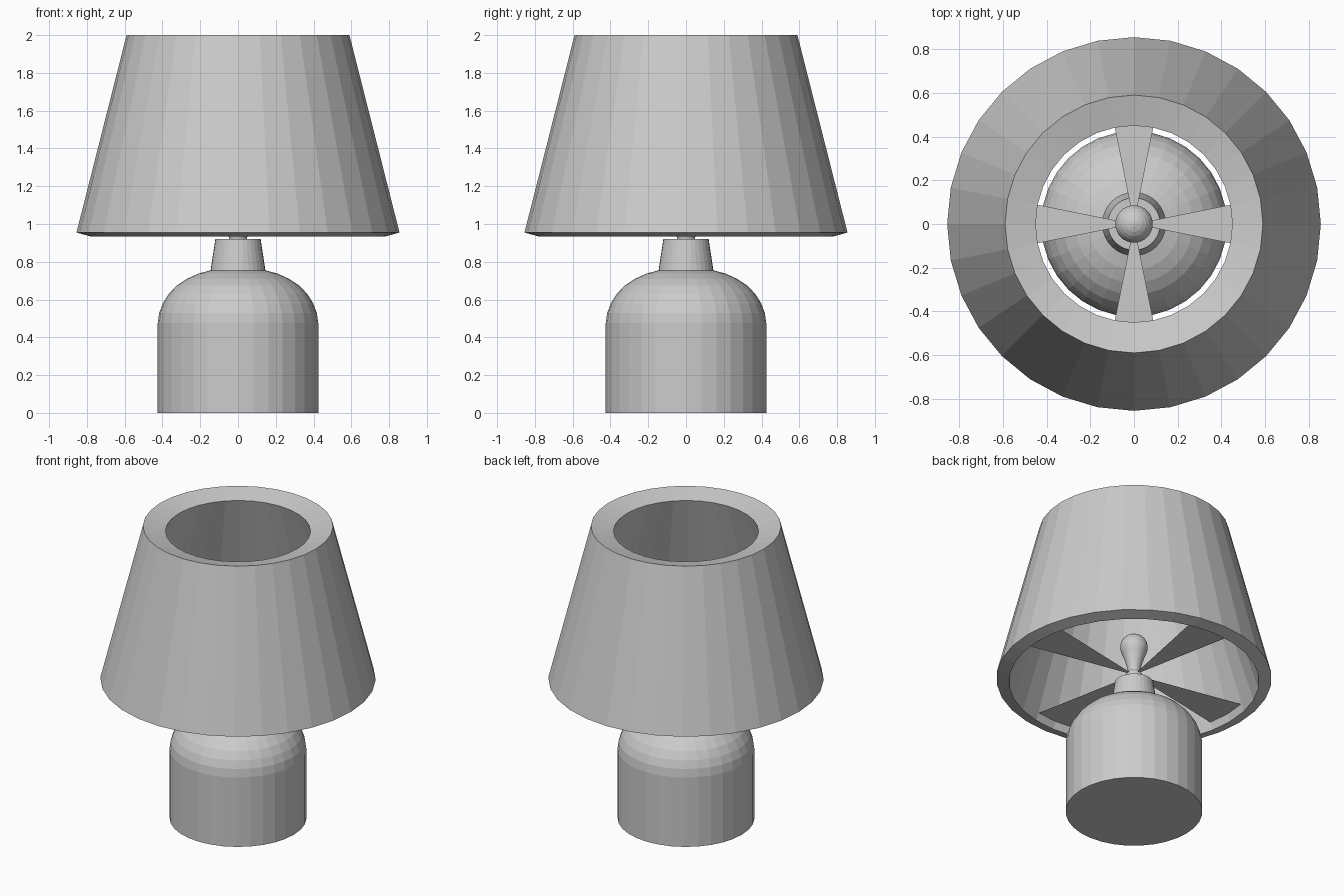
import bpy, bmesh
from math import sin, cos, pi, radians

if "Cube" in bpy.data.objects:
    bpy.data.objects.remove(bpy.data.objects["Cube"])

SIDES = 32


def finish(name, bm):
    mesh = bpy.data.meshes.new(name)
    bm.to_mesh(mesh)
    bm.free()
    obj = bpy.data.objects.new(name, mesh)
    bpy.context.collection.objects.link(obj)
    return obj


def lathe(name, profile, closed=False, sides=SIDES):
    """Revolve (radius, z) points around z; open profiles get end caps."""
    bm = bmesh.new()
    rings = [[bm.verts.new((r * cos(2 * pi * i / sides), r * sin(2 * pi * i / sides), z))
              for i in range(sides)] for r, z in profile]
    pairs = list(zip(rings, rings[1:]))
    if closed:
        pairs.append((rings[-1], rings[0]))
    for a, b in pairs:
        for i in range(sides):
            j = (i + 1) % sides
            bm.faces.new((a[i], a[j], b[j], b[i]))
    if not closed:
        bm.faces.new(rings[0][::-1])
        bm.faces.new(rings[-1])
    bmesh.ops.recalc_face_normals(bm, faces=bm.faces)
    return finish(name, bm)


# Rounded base
lathe("base", [(0.425, 0), (0.425, 0.475), (0.417, 0.53), (0.398, 0.58), (0.367, 0.63),
               (0.323, 0.675), (0.27, 0.71), (0.21, 0.737), (0.145, 0.755)])

# Tapered neck on the base
lathe("neck", [(0.145, 0.755), (0.12, 0.92)])

# Bulb holder
lathe("socket", [(0.047, 0.92), (0.052, 0.95), (0.05, 0.98), (0.038, 1.0)])

# Teardrop bulb: narrow stem blending into a round top
bulb = [(0.038, 0.99), (0.04, 1.02), (0.05, 1.06), (0.066, 1.11)]
bulb += [(0.086 * cos(radians(a)), 1.176 + 0.086 * sin(radians(a)))
         for a in (-25, -10, 5, 20, 35, 50, 65, 80)]
bulb.append((0.003, 1.262))
lathe("bulb", bulb)

# Thick shade wall, heavier at the top, with sloping rims
lathe("shade", [(0.855, 0.955), (0.59, 2.0), (0.45, 1.965), (0.777, 0.933)], closed=True)

# Four flat spokes widening from the socket to the shade
bm = bmesh.new()
step = 2 * pi / SIDES
for k in range(4):
    mid = k * pi / 2
    inner = [bm.verts.new((0.04 * cos(mid + s * step), 0.04 * sin(mid + s * step), 0.98))
             for s in (-1, 0, 1)]
    outer = [bm.verts.new((0.757 * cos(mid + s * step), 0.757 * sin(mid + s * step), 0.98))
             for s in (-1, 0, 1)]
    for i in range(2):
        bm.faces.new((inner[i], outer[i], outer[i + 1], inner[i + 1]))
finish("shade_spokes", bm)
